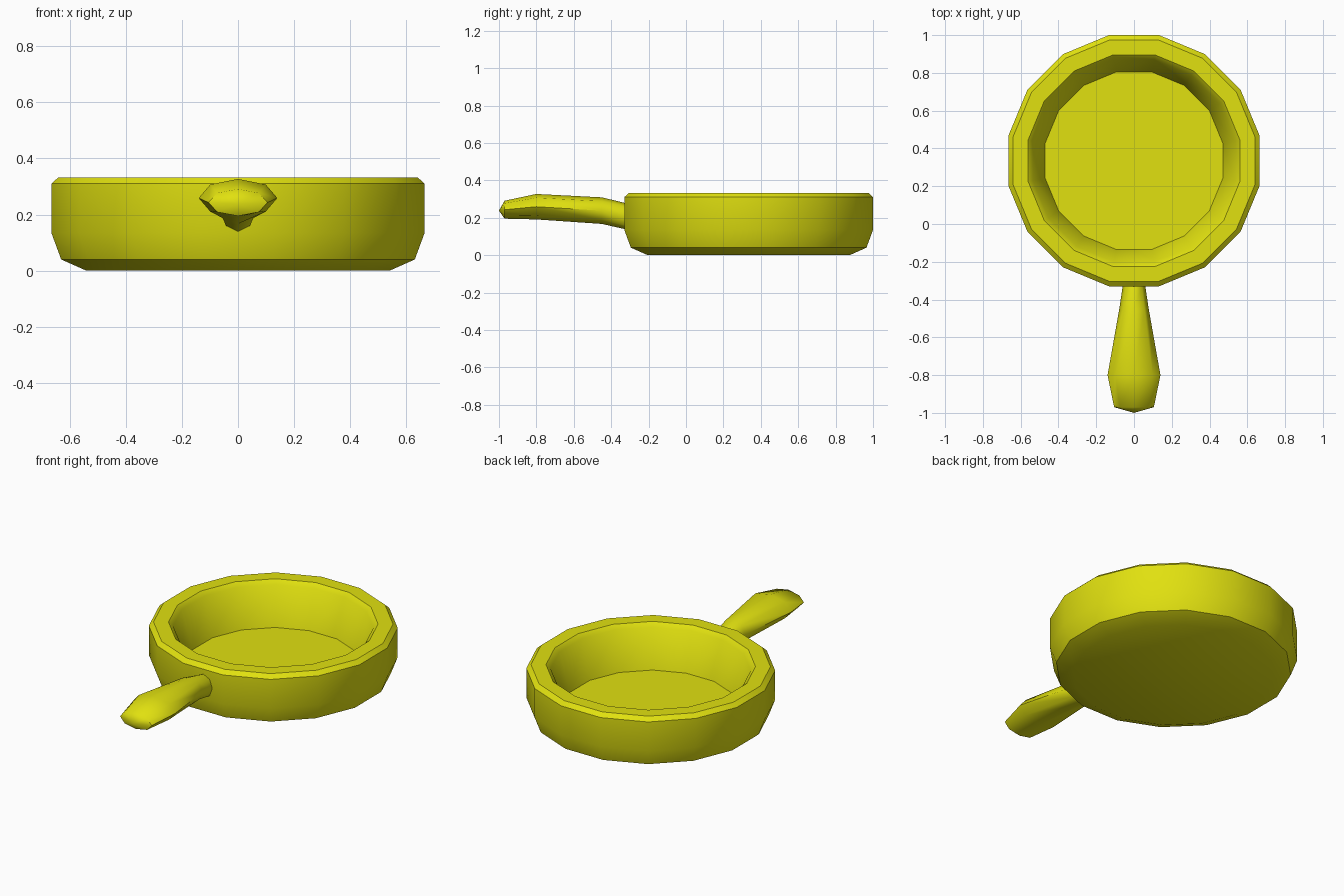
import bpy, bmesh, math

if "Cube" in bpy.data.objects:
    bpy.data.objects.remove(bpy.data.objects["Cube"])

mat = bpy.data.materials.new("yellow")
mat.diffuse_color = (0.75, 0.75, 0.005, 1)
mat.use_nodes = True
mat.node_tree.nodes["Principled BSDF"].inputs["Base Color"].default_value = mat.diffuse_color


def loft(name, rings, angle):
    """Skin a list of vertex rings; a one-point ring closes an end to a tip."""
    bm = bmesh.new()
    loops = [[bm.verts.new(p) for p in ring] for ring in rings]
    for a, b in zip(loops, loops[1:]):
        n = len(a)
        for i in range(n):
            j = (i + 1) % n
            if len(b) == 1:
                bm.faces.new((a[i], a[j], b[0]))
            else:
                bm.faces.new((a[i], a[j], b[j], b[i]))
    for end in (loops[0], loops[-1]):
        if len(end) > 2:
            bm.faces.new(end)
    bmesh.ops.recalc_face_normals(bm, faces=bm.faces)
    me = bpy.data.meshes.new(name)
    bm.to_mesh(me)
    bm.free()
    ob = bpy.data.objects.new(name, me)
    bpy.context.collection.objects.link(ob)
    me.materials.append(mat)
    bpy.ops.object.select_all(action='DESELECT')
    ob.select_set(True)
    bpy.context.view_layer.objects.active = ob
    bpy.ops.object.shade_smooth_by_angle(angle=math.radians(angle))
    return ob


# Pan: 16-sided bowl, profile of (distance to flat side, height) from base to inner floor
SIDES, CENTRE_Y = 16, 0.335
profile = [(0.54, 0.0), (0.63, 0.04), (0.665, 0.135), (0.665, 0.31), (0.64, 0.333),
           (0.56, 0.333), (0.535, 0.31), (0.47, 0.083)]


def pan_ring(apothem, z):
    r = apothem / math.cos(math.pi / SIDES)
    angles = [(i + 0.5) * math.tau / SIDES for i in range(SIDES)]
    return [(r * math.cos(a), CENTRE_Y + r * math.sin(a), z) for a in angles]


loft("pan", [pan_ring(*p) for p in profile], 35)

# Handle: flattened octagon sections of (y, half width, half height, centre z)
sections = [(-0.29, 0.055, 0.07, 0.20), (-0.33, 0.06, 0.07, 0.21), (-0.45, 0.078, 0.071, 0.238),
            (-0.80, 0.14, 0.068, 0.259), (-0.97, 0.105, 0.048, 0.243)]


def handle_ring(y, hw, hh, z):
    return [(hw * math.cos(k * math.pi / 4), y, z + hh * math.sin(k * math.pi / 4)) for k in range(8)]


loft("handle", [handle_ring(*s) for s in sections] + [[(0, -1.0, 0.238)]], 50)
